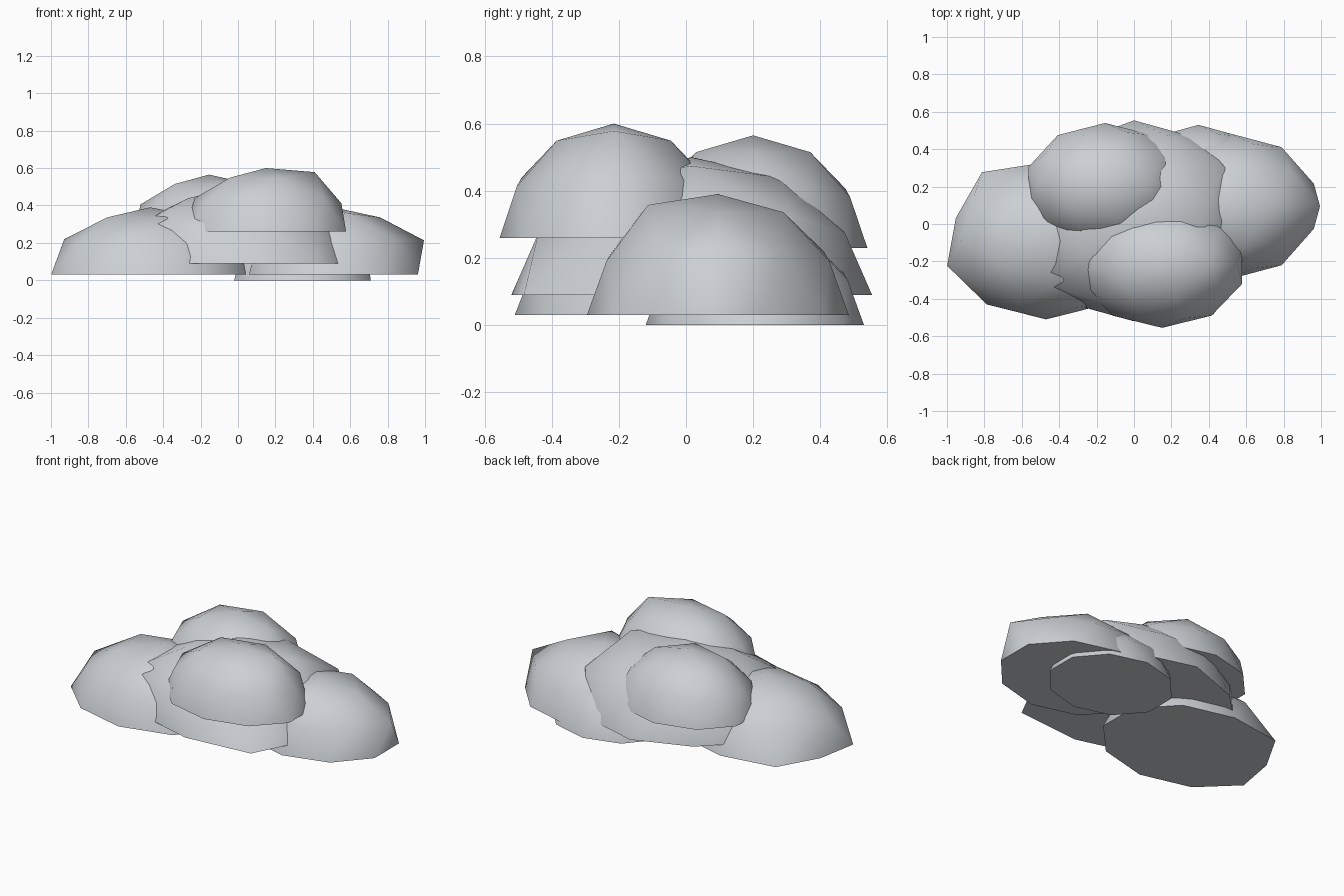
import bpy
import bmesh
import math
from mathutils import Vector

cube = bpy.data.objects.get("Cube")
if cube:
    bpy.data.objects.remove(cube, do_unlink=True)

grey = bpy.data.materials.new("pale_grey")
grey.use_nodes = True
colour = (0.6, 0.63, 0.66, 1)
grey.diffuse_color = colour
grey.node_tree.nodes["Principled BSDF"].inputs["Base Color"].default_value = colour


def puff(name, base, size, bumps=()):
    """Low-poly half ball with a flat base; bumps push single corners in or out."""
    bm = bmesh.new()
    bmesh.ops.create_icosphere(bm, subdivisions=2, radius=1)
    # Flat underside
    low = [v for v in bm.verts if v.co.z < -0.01]
    bmesh.ops.delete(bm, geom=low, context='VERTS')
    rim = [e for e in bm.edges if e.is_boundary]
    bmesh.ops.contextual_create(bm, geom=rim)
    # Uneven corners, given by compass angle, height angle and factor
    for turn, rise, factor in bumps:
        t, r = math.radians(turn), math.radians(rise)
        target = Vector((math.cos(t) * math.cos(r), math.sin(t) * math.cos(r), math.sin(r)))
        corner = min(bm.verts, key=lambda v: (v.co.normalized() - target).length)
        corner.co *= factor
    # Size and place
    bmesh.ops.scale(bm, vec=size, verts=bm.verts)
    bmesh.ops.translate(bm, vec=base, verts=bm.verts)
    bmesh.ops.recalc_face_normals(bm, faces=bm.faces)

    mesh = bpy.data.meshes.new(name)
    bm.to_mesh(mesh)
    bm.free()
    mesh.materials.append(grey)
    obj = bpy.data.objects.new(name, mesh)
    bpy.context.collection.objects.link(obj)
    bpy.ops.object.select_all(action='DESELECT')
    obj.select_set(True)
    bpy.context.view_layer.objects.active = obj
    bpy.ops.object.shade_smooth_by_angle(angle=math.radians(60))


# Lower puffs
puff("bottom_puff", (0.345, 0.205, 0), (0.384, 0.325, 0.3))
puff("right_puff", (-0.47, -0.09, 0.03), (0.54, 0.42, 0.36),
     [(198, 0, 1.03), (162, 0, 0.94), (126, 0, 1.08)])
puff("left_puff", (0.51, 0.095, 0.03), (0.475, 0.39, 0.36),
     [(0, 27, 1.14), (288, 58, 1.07)])

# Middle puff
puff("middle_puff", (0, 0.017, 0.09), (0.63, 0.537, 0.41),
     [(126, 0, 0.94), (306, 0, 1.15), (216, 27, 1.15),
      (36, 32, 1.1), (0, 58, 1.1)])

# Upper puffs
puff("front_top_puff", (0.15, -0.215, 0.26), (0.45, 0.34, 0.34),
     [(0, 58, 1.1)])
puff("back_top_puff", (-0.155, 0.2, 0.23), (0.43, 0.34, 0.335))
